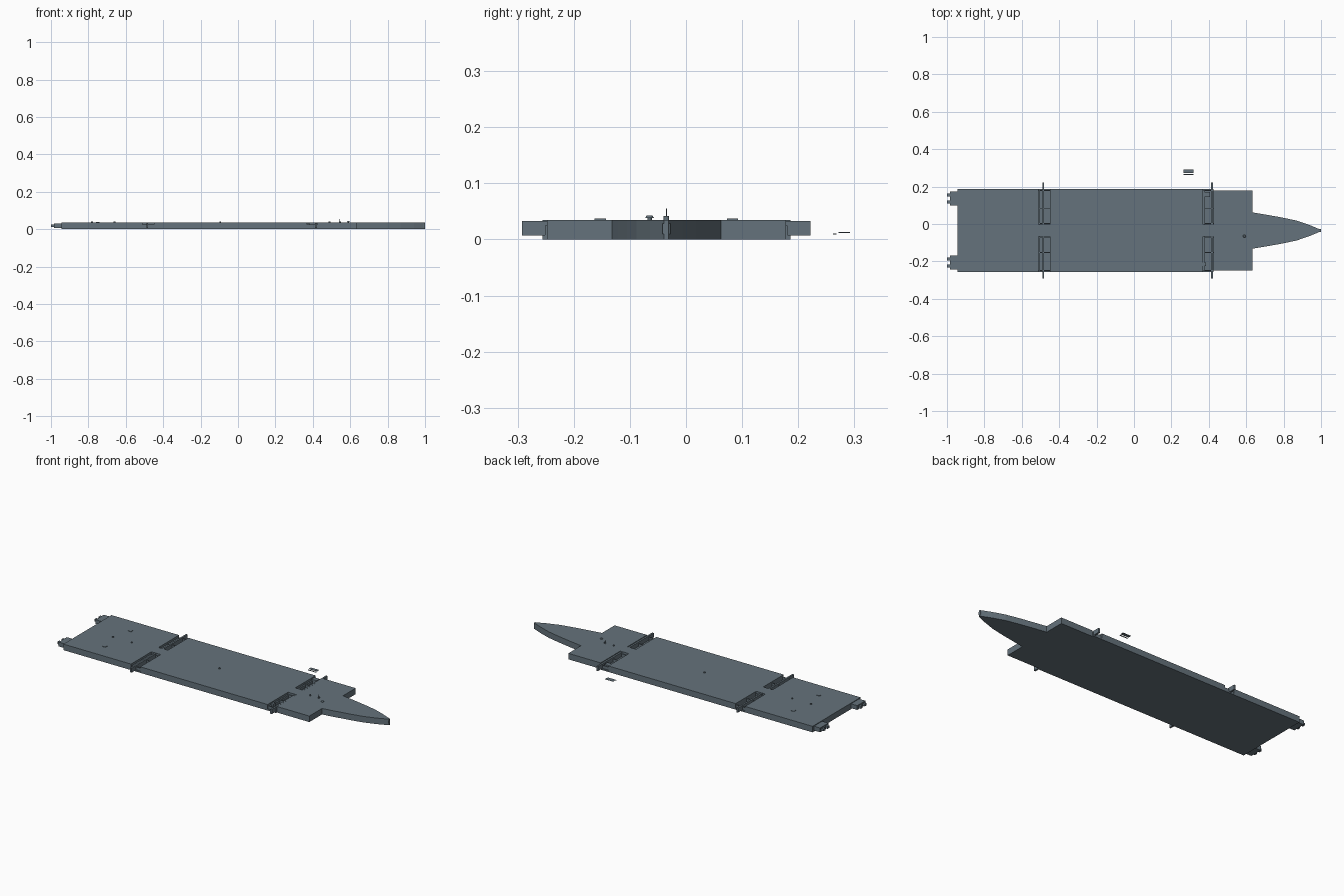
import bpy, bmesh

cube = bpy.data.objects.get("Cube")
if cube:
    bpy.data.objects.remove(cube)

MID = -0.035     # centreline of the vessel in y
DECK = 0.035     # deck height
FLOOR = 0.008    # floor of the trenches

steel = bpy.data.materials.new("blue_grey_steel")
steel.use_nodes = True
colour = (0.13, 0.17, 0.20, 1)
steel.diffuse_color = colour
steel.node_tree.nodes["Principled BSDF"].inputs["Base Color"].default_value = colour


def finish(name, bm):
    bmesh.ops.recalc_face_normals(bm, faces=bm.faces)
    mesh = bpy.data.meshes.new(name)
    bm.to_mesh(mesh)
    bm.free()
    mesh.materials.append(steel)
    ob = bpy.data.objects.new(name, mesh)
    bpy.context.collection.objects.link(ob)
    return ob


def hull_prism(name, half, z0, z1):
    """Extrude a half outline (x, distance from centreline) mirrored in y."""
    pts = [(x, MID + w) for x, w in half] + [(x, MID - w) for x, w in reversed(half)]
    bm = bmesh.new()
    face = bm.faces.new([bm.verts.new((x, y, z0)) for x, y in pts])
    ext = bmesh.ops.extrude_face_region(bm, geom=[face])["geom"]
    bmesh.ops.translate(bm, vec=(0, 0, z1 - z0),
                        verts=[v for v in ext if isinstance(v, bmesh.types.BMVert)])
    return finish(name, bm)


def box(name, x, y, z):
    bm = bmesh.new()
    bmesh.ops.create_cube(bm, size=1)
    for v in bm.verts:
        for i, (lo, hi) in enumerate((x, y, z)):
            v.co[i] = lo if v.co[i] < 0 else hi
    return finish(name, bm)


def mirrored_box(name, x, w, z):
    """Box on both sides, w measured outward from the centreline."""
    box("left_" + name, x, (MID + w[0], MID + w[1]), z)
    box("right_" + name, x, (MID - w[1], MID - w[0]), z)


def post(name, x, y, r, z0, z1, top=None):
    bm = bmesh.new()
    bmesh.ops.create_cone(bm, cap_ends=True, segments=12, radius1=r,
                          radius2=r if top is None else top, depth=z1 - z0)
    bmesh.ops.translate(bm, vec=(x, y, (z0 + z1) / 2), verts=bm.verts)
    return finish(name, bm)


# Hull: solid bottom, and an upper body notched by the side trenches
bow = [(0.633, 0.213), (0.633, 0.097), (0.70, 0.086), (0.79, 0.07), (0.87, 0.053),
       (0.94, 0.029), (0.985, 0.010), (1.0, 0.004)]
IN, OUT, FORE = 0.033, 0.221, 0.213
hull_prism("hull_bottom", [(-0.945, OUT), (0.425, OUT), (0.425, FORE)] + bow, 0, FLOOR)
notches = [(-0.945, OUT), (-0.51, OUT), (-0.51, IN), (-0.45, IN), (-0.45, OUT),
           (0.37, OUT), (0.37, IN), (0.425, IN), (0.425, FORE)]
hull_prism("hull_body", notches + bow, FLOOR, DECK)

# Paddle plates standing in the trenches, with their rails and cross walls
for end, x, lo, hi in (("aft", -0.485, -0.51, -0.45), ("fore", 0.417, 0.37, 0.425)):
    mirrored_box(end + "_side_plate", (x - 0.005, x + 0.005), (IN, 0.257), (0.007, 0.033))
    for w in (0.036, 0.115, 0.212):
        mirrored_box(end + "_trench_wall", (lo, hi), (w, w + 0.004), (FLOOR, 0.025))
    mirrored_box(end + "_trench_rail", (lo, lo + 0.008), (IN, 0.216), (FLOOR, 0.022))
box("left_trench_locker", (0.372, 0.405), (0.145, 0.172), (FLOOR, 0.03))
box("right_trench_locker", (0.365, 0.385), (-0.225, -0.205), (FLOOR, 0.03))

# Stern brackets with pairs of prongs
mirrored_box("stern_bracket", (-0.985, -0.94), (0.133, 0.208), (0.006, 0.031))
for w in (0.145, 0.182):
    mirrored_box("stern_prong", (-1.0, -0.98), (w, w + 0.016), (0.012, 0.026))

# Bow fittings
box("bow_stem", (0.985, 0.999), (MID - 0.007, MID + 0.007), (0.010, 0.028))

# Deck fittings
for x in (-0.78, -0.66, -0.095, 0.49):
    post("deck_bollard", x, MID, 0.005, DECK, 0.041)
mirrored_box("deck_hatch", (-0.76, -0.74), (0.108, 0.128), (DECK, 0.0375))
post("vent_stem", 0.59, -0.065, 0.004, DECK, 0.039)
post("vent_cap", 0.59, -0.065, 0.008, 0.038, 0.043, 0.005)
post("mast_base", 0.545, MID, 0.005, DECK, 0.042)
post("mast", 0.545, MID, 0.001, 0.04, 0.055)

# Loose plates floating beside the hull
box("loose_plate", (0.265, 0.318), (0.272, 0.292), (0.0115, 0.013))
box("loose_strip", (0.265, 0.318), (0.262, 0.268), (0.009, 0.0105))
